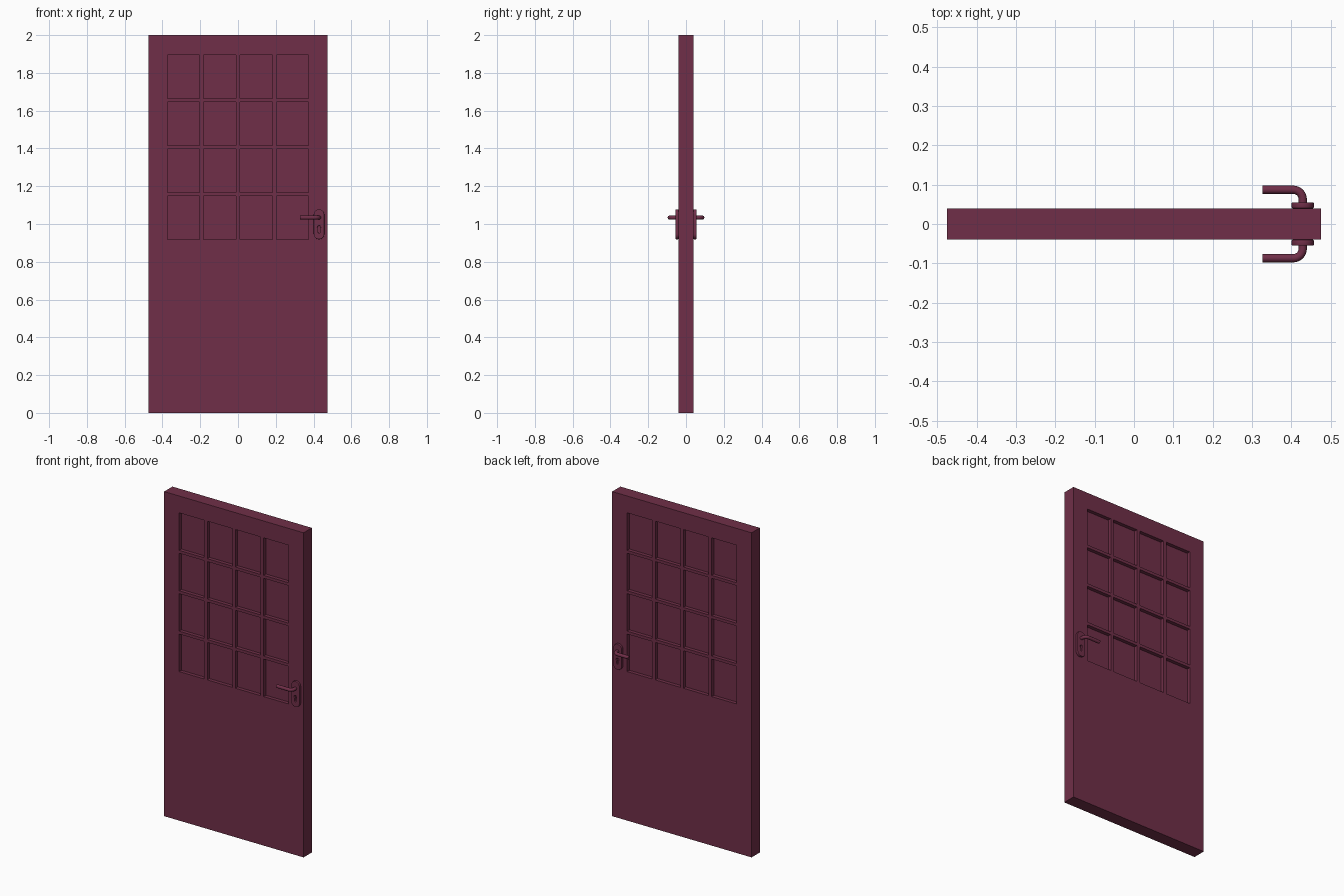
import bpy, bmesh, math
from mathutils import Vector

if "Cube" in bpy.data.objects:
    bpy.data.objects.remove(bpy.data.objects["Cube"])

mat = bpy.data.materials.new("burgundy_paint")
mat.diffuse_color = (0.162, 0.028, 0.065, 1)
mat.use_nodes = True
mat.node_tree.nodes["Principled BSDF"].inputs["Base Color"].default_value = mat.diffuse_color

W, T, H = 0.475, 0.04, 2.0            # half width, half thickness, height
PW, PH, GX, GZ = 0.171, 0.231, 0.021, 0.018   # pane size and glazing bars
RECESS = 0.022
columns = [-0.3735 + i * (PW + GX) for i in range(4)]
rows = [0.918 + i * (PH + GZ) for i in range(4)]

# Door slab: a box sliced along the pane edges
bm = bmesh.new()
bmesh.ops.create_cube(bm, size=1)
for v in bm.verts:
    v.co = Vector((v.co.x * 2 * W, v.co.y * 2 * T, (v.co.z + 0.5) * H))
cuts = [((x + d, 0, 0), (1, 0, 0)) for x in columns for d in (0, PW)]
cuts += [((0, 0, z + d), (0, 0, 1)) for z in rows for d in (0, PH)]
for co, no in cuts:
    bmesh.ops.bisect_plane(bm, geom=bm.verts[:] + bm.edges[:] + bm.faces[:],
                           plane_co=co, plane_no=no, dist=1e-5)

# Window panes: sunk into both sides
def is_pane(f):
    c = f.calc_center_median()
    return (abs(f.normal.y) > 0.9 and any(x < c.x < x + PW for x in columns)
            and any(z < c.z < z + PH for z in rows))

bm.normal_update()
panes = [f for f in bm.faces if is_pane(f)]
for f in bmesh.ops.extrude_discrete_faces(bm, faces=panes)["faces"]:
    side = 1 if f.calc_center_median().y > 0 else -1
    bmesh.ops.translate(bm, verts=f.verts, vec=(0, -side * RECESS, 0))
bmesh.ops.recalc_face_normals(bm, faces=bm.faces)
mesh = bpy.data.meshes.new("door_slab")
bm.to_mesh(mesh)
bm.free()
mesh.materials.append(mat)
bpy.context.collection.objects.link(bpy.data.objects.new("door_slab", mesh))


def arc(cx, cy, r, a0, a1, n):
    angles = [math.radians(a0 + (a1 - a0) * i / n) for i in range(n + 1)]
    return [(cx + r * math.cos(a), cy + r * math.sin(a)) for a in angles]


def curve_part(name, dims, splines, cyclic, **settings):
    """Turn point lists into a curve and convert it to a smooth mesh."""
    cu = bpy.data.curves.new(name, "CURVE")
    cu.dimensions = dims
    for pts in splines:
        sp = cu.splines.new("POLY")
        sp.points.add(len(pts) - 1)
        for p, co in zip(sp.points, pts):
            p.co = (*co, 1)
        sp.use_cyclic_u = cyclic
    for key, value in settings.items():
        setattr(cu, key, value)
    cu.materials.append(mat)
    ob = bpy.data.objects.new(name, cu)
    bpy.context.collection.objects.link(ob)
    bpy.ops.object.select_all(action="DESELECT")
    ob.select_set(True)
    bpy.context.view_layer.objects.active = ob
    bpy.ops.object.convert(target="MESH")
    ob = bpy.context.view_layer.objects.active
    bpy.ops.object.shade_smooth_by_angle(angle=math.radians(35))
    return ob


PX, R = 0.429, 0.028                  # plate centre and end radius
plate_outline = arc(PX, 1.05, R, 0, 180, 16) + arc(PX, 0.947, R, 180, 360, 16)
keyhole = arc(PX, 0.982, 0.009, -60, 240, 14) + arc(PX, 0.956, 0.0045, 180, 360, 6)
lever_path = [(PX, T)] + arc(PX - 0.024, 0.063, 0.024, 0, 90, 8) + [(0.327, 0.087)]

# Handle set on each side of the door
for side, label in ((-1, "front"), (1, "back")):
    plate = curve_part(label + "_handle_plate", "2D",
                       [[(x, z, 0) for x, z in plate_outline],
                        [(x, z, 0) for x, z in keyhole]], True,
                       fill_mode="BOTH", extrude=0.0055, bevel_depth=0.002,
                       bevel_resolution=1, offset=-0.002)
    plate.rotation_euler.x = math.pi / 2
    plate.location.y = side * 0.0475
    curve_part(label + "_lever", "3D",
               [[(x, side * y, 1.034) for x, y in lever_path]], False,
               bevel_depth=0.0105, bevel_resolution=4, use_fill_caps=True)
